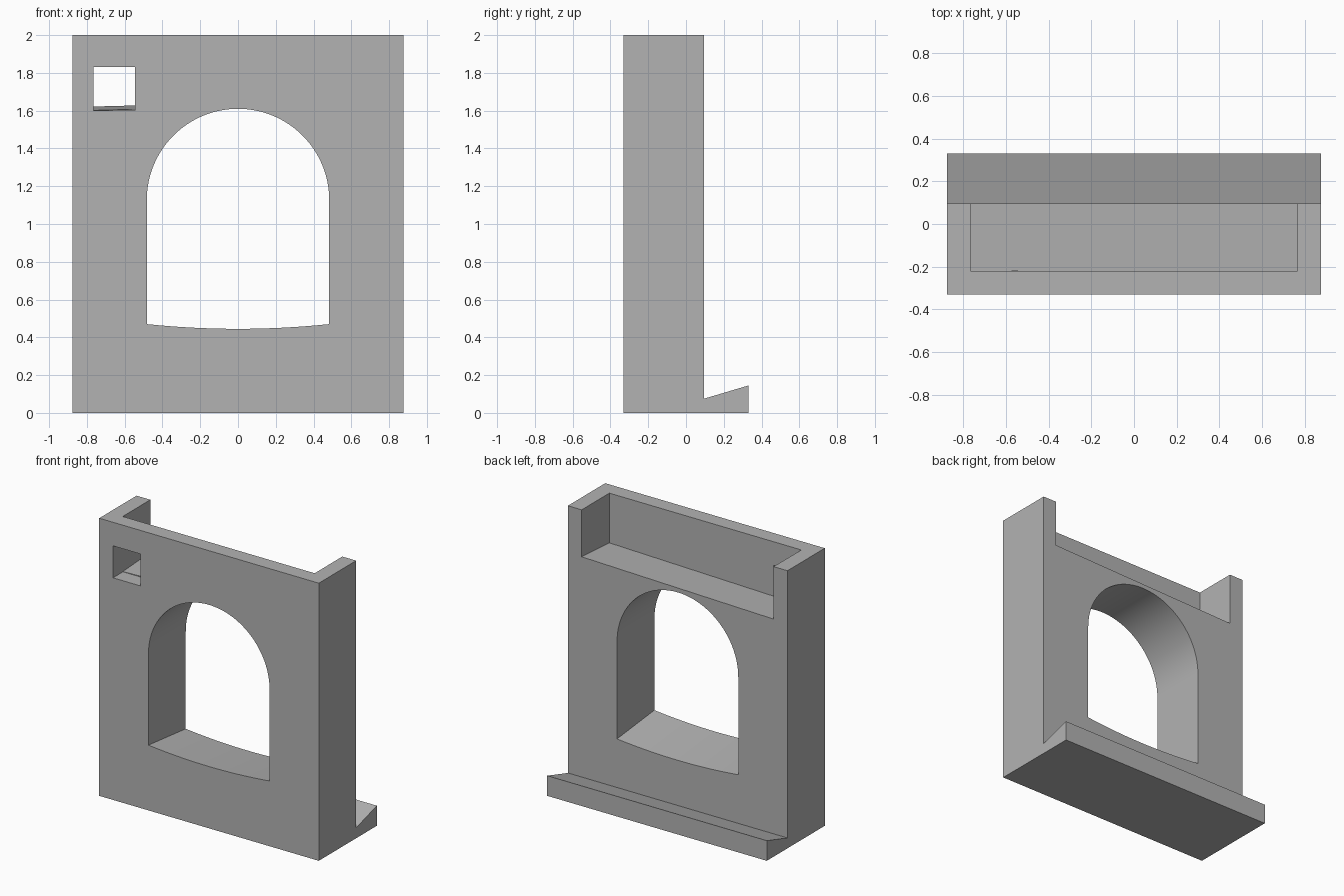
import bpy, bmesh, math

cube = bpy.data.objects.get("Cube")
if cube:
    bpy.data.objects.remove(cube, do_unlink=True)

W, FRONT, BACK, TOP = 0.875, -0.33, 0.095, 2.0   # wall half width, faces, height
IN_W, IN_FRONT = 0.765, -0.22                    # trough half width, inner front face

stone = bpy.data.materials.new("plain grey")
stone.use_nodes = True
grey = (0.45, 0.45, 0.45, 1)
stone.diffuse_color = grey
stone.node_tree.nodes["Principled BSDF"].inputs["Base Color"].default_value = grey


def loft(name, start, end):
    """Solid between two matching loops of 3D points."""
    bm = bmesh.new()
    a = [bm.verts.new(p) for p in start]
    b = [bm.verts.new(p) for p in end]
    bm.faces.new(a)
    bm.faces.new(b[::-1])
    for i in range(len(a)):
        j = (i + 1) % len(a)
        bm.faces.new((a[j], a[i], b[i], b[j]))
    bmesh.ops.recalc_face_normals(bm, faces=bm.faces)
    mesh = bpy.data.meshes.new(name)
    bm.to_mesh(mesh)
    bm.free()
    mesh.materials.append(stone)
    obj = bpy.data.objects.new(name, mesh)
    bpy.context.collection.objects.link(obj)
    return obj


def cut(target, cutter):
    """Subtract the cutter for good, then remove it."""
    mod = target.modifiers.new("cut", 'BOOLEAN')
    mod.operation, mod.solver, mod.object = 'DIFFERENCE', 'EXACT', cutter
    bpy.context.view_layer.objects.active = target
    bpy.ops.object.modifier_apply(modifier=mod.name)
    bpy.data.objects.remove(cutter, do_unlink=True)


# Wall with the sloping back ledge, one side profile
side = [(FRONT, 0), (0.33, 0), (0.33, 0.145), (BACK, 0.075), (BACK, TOP), (FRONT, TOP)]
wall = loft("wall_panel", [(-W, y, z) for y, z in side], [(W, y, z) for y, z in side])


# Arched opening whose bowed sill falls towards the back
def arch(y, r=0.483, spring=1.127, sag=0.025, steps=48):
    sill = 0.47 - 0.105 * (y - FRONT)
    loop = [(r * math.cos(math.pi * i / steps), y, spring + r * math.sin(math.pi * i / steps))
            for i in range(steps + 1)]
    for i in range(17):
        t = -1 + i / 8
        loop.append((r * t, y, sill - sag * (1 - t * t)))
    return loop


cut(wall, loft("arch_cutter", arch(FRONT - 0.1), arch(BACK + 0.1)))


# Open trough at the top, its floor draining to the front corner
def trough(x):
    def floor(y):
        return 1.602 + 0.026 * (x + IN_W) + 0.063 * (y - IN_FRONT)
    y1 = BACK + 0.1
    return [(x, IN_FRONT, floor(IN_FRONT)), (x, y1, floor(y1)),
            (x, y1, TOP + 0.1), (x, IN_FRONT, TOP + 0.1)]


cut(wall, loft("trough_cutter", trough(-IN_W), trough(IN_W)))

# Square drain hole through the front
hole = [(-IN_W, 1.6), (-0.545, 1.6), (-0.545, 1.83), (-IN_W, 1.83)]
cut(wall, loft("drain_cutter", [(x, FRONT - 0.1, z) for x, z in hole],
               [(x, IN_FRONT + 0.003, z) for x, z in hole]))

bpy.ops.object.select_all(action='DESELECT')
wall.select_set(True)
bpy.context.view_layer.objects.active = wall
bpy.ops.object.shade_smooth_by_angle(angle=math.radians(30))
